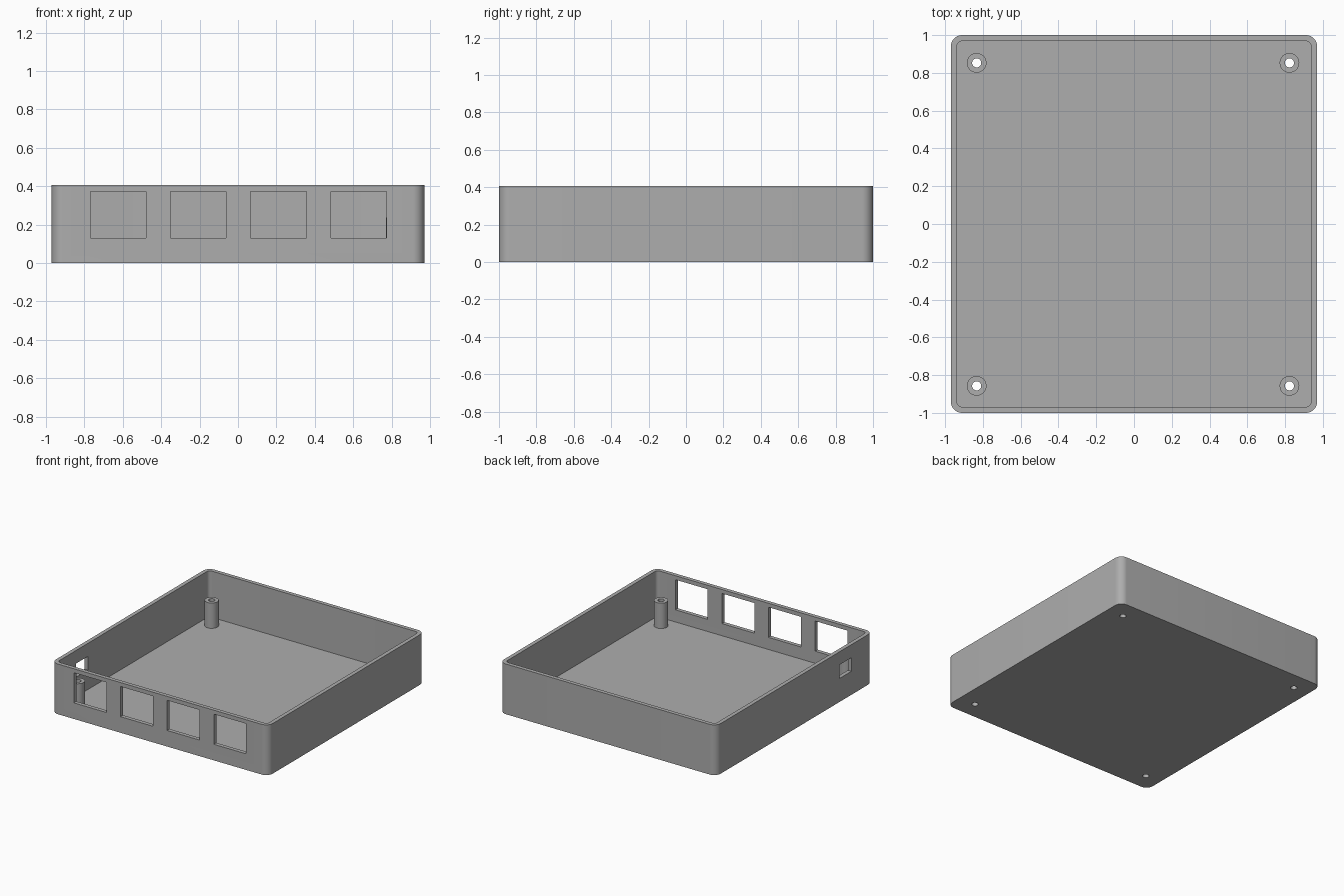
import bpy, bmesh, math
from mathutils import Vector

if "Cube" in bpy.data.objects:
    bpy.data.objects.remove(bpy.data.objects["Cube"])

HALF_X, HALF_Y, HEIGHT = 0.97, 1.0, 0.406
WALL, FLOOR, CORNER = 0.032, 0.032, 0.06
POST_TOP, POST_R, HOLE_R = 0.237, 0.052, 0.024
POSTS = [(x, y) for x in (-0.833, 0.823) for y in (-0.857, 0.853)]

grey = bpy.data.materials.new("grey plastic")
grey.use_nodes = True
colour = (0.42, 0.42, 0.42, 1)
grey.diffuse_color = colour
grey.node_tree.nodes["Principled BSDF"].inputs["Base Color"].default_value = colour


def prism(name, outline, z0, z1):
    """Extrude a closed xy outline between two heights."""
    bm = bmesh.new()
    base = bm.faces.new([bm.verts.new((x, y, z0)) for x, y in outline])
    new = bmesh.ops.extrude_face_region(bm, geom=[base])["geom"]
    bmesh.ops.translate(bm, vec=Vector((0, 0, z1 - z0)),
                        verts=[v for v in new if isinstance(v, bmesh.types.BMVert)])
    bmesh.ops.recalc_face_normals(bm, faces=bm.faces)
    mesh = bpy.data.meshes.new(name)
    bm.to_mesh(mesh)
    bm.free()
    mesh.materials.append(grey)
    obj = bpy.data.objects.new(name, mesh)
    bpy.context.collection.objects.link(obj)
    return obj


def rounded(hx, hy, r, steps=10):
    pts = []
    for i, (sx, sy) in enumerate([(1, 1), (-1, 1), (-1, -1), (1, -1)]):
        for k in range(steps + 1):
            a = (i + k / steps) * math.pi / 2
            pts.append((sx * (hx - r) + r * math.cos(a), sy * (hy - r) + r * math.sin(a)))
    return pts


def circle(cx, cy, r, n=32):
    return [(cx + r * math.cos(math.tau * k / n), cy + r * math.sin(math.tau * k / n))
            for k in range(n)]


def block(name, x0, x1, y0, y1, z0, z1):
    return prism(name, [(x0, y0), (x1, y0), (x1, y1), (x0, y1)], z0, z1)


def cut(obj, cutters):
    """Subtract the cutters, bake the result and drop the cutters."""
    for c in cutters:
        c.hide_render = True
        mod = obj.modifiers.new("cut", "BOOLEAN")
        mod.operation, mod.solver, mod.object = "DIFFERENCE", "EXACT", c
    graph = bpy.context.evaluated_depsgraph_get()
    mesh = bpy.data.meshes.new_from_object(obj.evaluated_get(graph))
    obj.modifiers.clear()
    obj.data = mesh
    for c in cutters:
        bpy.data.objects.remove(c)


def screw_hole(x, y):
    return prism("hole_cutter", circle(x, y, HOLE_R), -0.1, HEIGHT)


# Open tray with rounded corners
tray = prism("tray", rounded(HALF_X, HALF_Y, CORNER), 0, HEIGHT)
cutters = [prism("cavity_cutter", rounded(HALF_X - WALL, HALF_Y - WALL, CORNER - WALL),
                 FLOOR, HEIGHT + 0.1)]
# Four front windows
for i in range(4):
    x = -0.624 + 0.4175 * i
    cutters.append(block("window_cutter", x - 0.145, x + 0.145, -1.1, -0.95, 0.13, 0.374))
# Small port in the side wall, near the front
cutters.append(block("port_cutter", -1.1, -0.92, -0.73, -0.58, 0.19, 0.30))
cutters += [screw_hole(x, y) for x, y in POSTS]
cut(tray, cutters)

# Hollow mounting posts
parts = [tray]
for i, (x, y) in enumerate(POSTS):
    post = prism(f"mounting_post_{i + 1}", circle(x, y, POST_R), FLOOR - 0.005, POST_TOP)
    cut(post, [screw_hole(x, y)])
    parts.append(post)

# Smooth the round parts and keep the edges sharp
bpy.ops.object.select_all(action="DESELECT")
for p in parts:
    p.select_set(True)
bpy.context.view_layer.objects.active = tray
bpy.ops.object.shade_smooth_by_angle(angle=math.radians(30))
